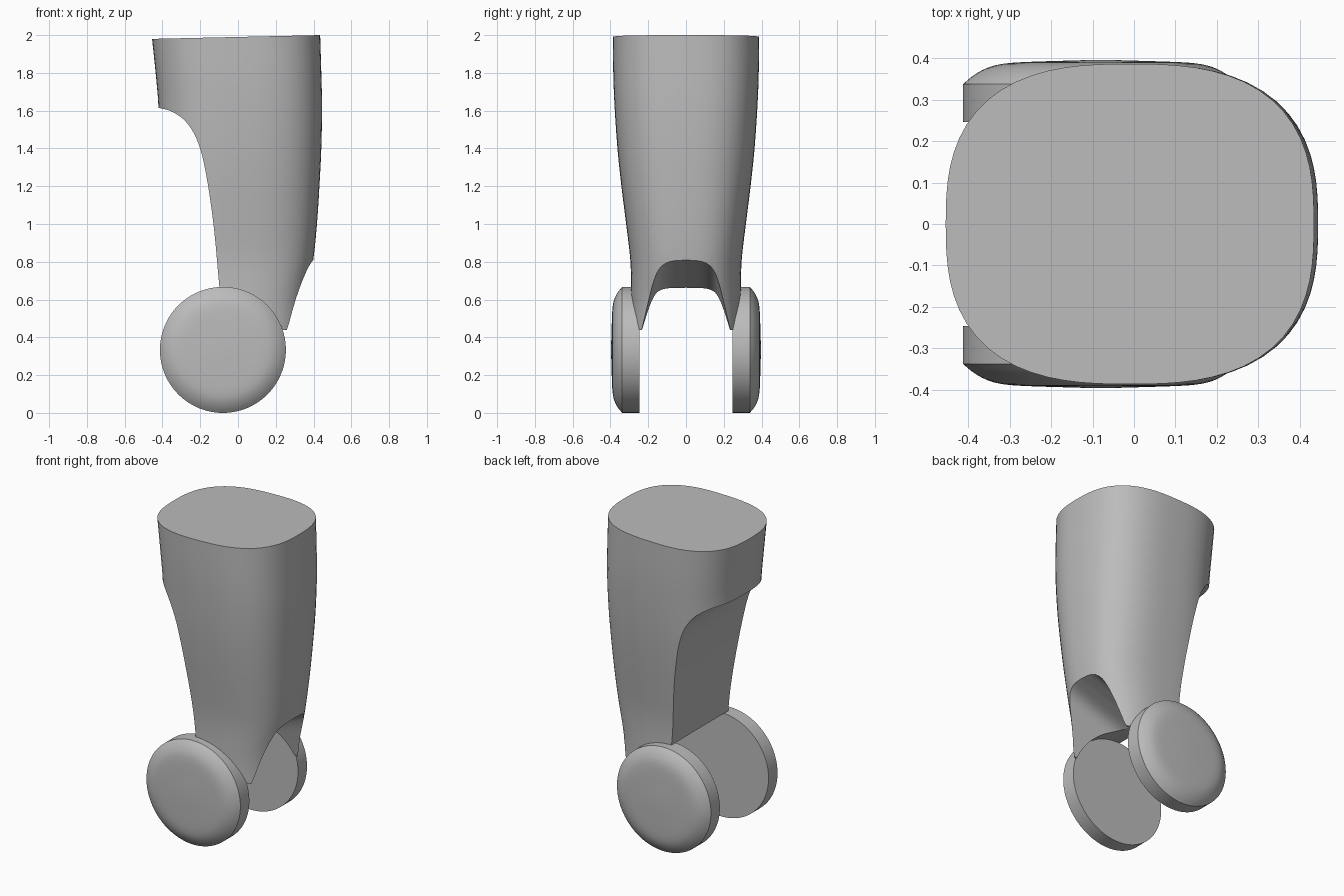
import bpy, bmesh, math
from mathutils import Vector

old = bpy.data.objects.get("Cube")
if old:
    bpy.data.objects.remove(old, do_unlink=True)

grey = bpy.data.materials.new("light grey")
grey.use_nodes = True
colour = (0.5, 0.5, 0.5, 1)
grey.diffuse_color = colour
grey.node_tree.nodes["Principled BSDF"].inputs["Base Color"].default_value = colour


def make(name, bm):
    bmesh.ops.recalc_face_normals(bm, faces=bm.faces)
    mesh = bpy.data.meshes.new(name)
    bm.to_mesh(mesh)
    bm.free()
    ob = bpy.data.objects.new(name, mesh)
    bpy.context.collection.objects.link(ob)
    mesh.materials.append(grey)
    return ob


def loft(name, rings):
    """Skin closed rings of equal length and cap both ends."""
    bm = bmesh.new()
    loops = [[bm.verts.new(p) for p in ring] for ring in rings]
    n = len(loops[0])
    for a, b in zip(loops, loops[1:]):
        for i in range(n):
            j = (i + 1) % n
            bm.faces.new((a[i], a[j], b[j], b[i]))
    bm.faces.new(loops[0])
    bm.faces.new(loops[-1])
    return make(name, bm)


def select_only(ob):
    bpy.ops.object.select_all(action='DESELECT')
    ob.select_set(True)
    bpy.context.view_layer.objects.active = ob


def cut(ob, cutter):
    mod = ob.modifiers.new("cut", 'BOOLEAN')
    mod.operation, mod.solver, mod.object = 'DIFFERENCE', 'EXACT', cutter
    select_only(ob)
    bpy.ops.object.modifier_apply(modifier=mod.name)
    bpy.data.objects.remove(cutter, do_unlink=True)


def smooth(ob):
    select_only(ob)
    bpy.ops.object.shade_smooth_by_angle(angle=math.radians(24))


def spline(points, steps=6):
    """Catmull-Rom through the points."""
    pts = [Vector(p) for p in points]
    pts = [2 * pts[0] - pts[1]] + pts + [2 * pts[-1] - pts[-2]]
    out = []
    for a, b, c, d in zip(pts, pts[1:], pts[2:], pts[3:]):
        for s in range(steps):
            t = s / steps
            out.append(0.5 * (2 * b + (c - a) * t + (2 * a - 5 * b + 4 * c - d) * t * t
                              + (3 * b - a - 3 * c + d) * t ** 3))
    return out + [pts[-2]]


# Leg shell: rounded-square sections given as height, centre, half depth, half width
SECTIONS = [(0.44, 0, .352, .29), (0.6, 0, .358, .29), (0.8, 0, .397, .294),
            (1.0, .005, .413, .317), (1.2, .01, .421, .342), (1.4, .012, .429, .363),
            (1.62, .012, .433, .378), (1.8, .003, .438, .385), (2.0, -.01, .445, .387)]


def section(z, cx, a, b, n=72):
    ring = []
    for i in range(n):
        t = math.tau * i / n
        c, s = math.cos(t), math.sin(t)
        r = (abs(c) ** 2.7 + abs(s) ** 2.7) ** (-1 / 2.7)
        x = cx + a * r * c
        tilt = (x - 0.435) * 0.0225 * max(0, (z - 1.6) / 0.4)
        ring.append((x, b * r * s, z + tilt))
    return ring


leg = loft("leg_shell", [section(*s) for s in spline([tuple(s) for s in SECTIONS], 3)])

# Curved recess behind the leg
recess = spline([(-.42, 1.615), (-.35, 1.595), (-.275, 1.54), (-.215, 1.44),
                 (-.172, 1.28), (-.13, 1.0), (-.098, .66)])
outline = [(-.7, 1.7), (-.48, 1.64)] + [tuple(p) for p in recess] + [(-.098, .3), (-.7, .3)]
cut(leg, loft("recess_cutter", [[(x, y, z) for x, z in outline] for y in (-.6, .6)]))

# Round clearance between the wheels
HUB_X, RADIUS = -.08, .3335


def circle(y, r, n=96):
    return [(HUB_X + r * math.cos(math.tau * i / n), y,
             RADIUS + r * math.sin(math.tau * i / n)) for i in range(n)]


cut(leg, loft("clearance_cutter", [circle(y, RADIUS + .001) for y in (-.252, .252)]))

# Arch opening whose roof rises outward
half = spline([(0, .81), (.09, .803), (.14, .775), (.17, .72), (.2, .62), (.25, .43)], 5)
arch = [(-y, z) for y, z in reversed(half[1:])] + [tuple(p) for p in half]
arch = [(-.25, .1)] + arch + [(.25, .1)]
cut(leg, loft("arch_cutter", [[(x, y, z + (x - .4) * .35) for y, z in arch] for x in (-.3, .7)]))
smooth(leg)

# Wheels: flat inside, domed outside
dome = spline([(.338, RADIUS), (.361, .305), (.379, .27), (.388, .23), (.392, .17), (.396, .04)], 4)
profile = [(.247, RADIUS)] + [tuple(p) for p in dome]
for name, side in (("right_wheel", -1), ("left_wheel", 1)):
    smooth(loft(name, [circle(side * y, r) for y, r in profile]))
